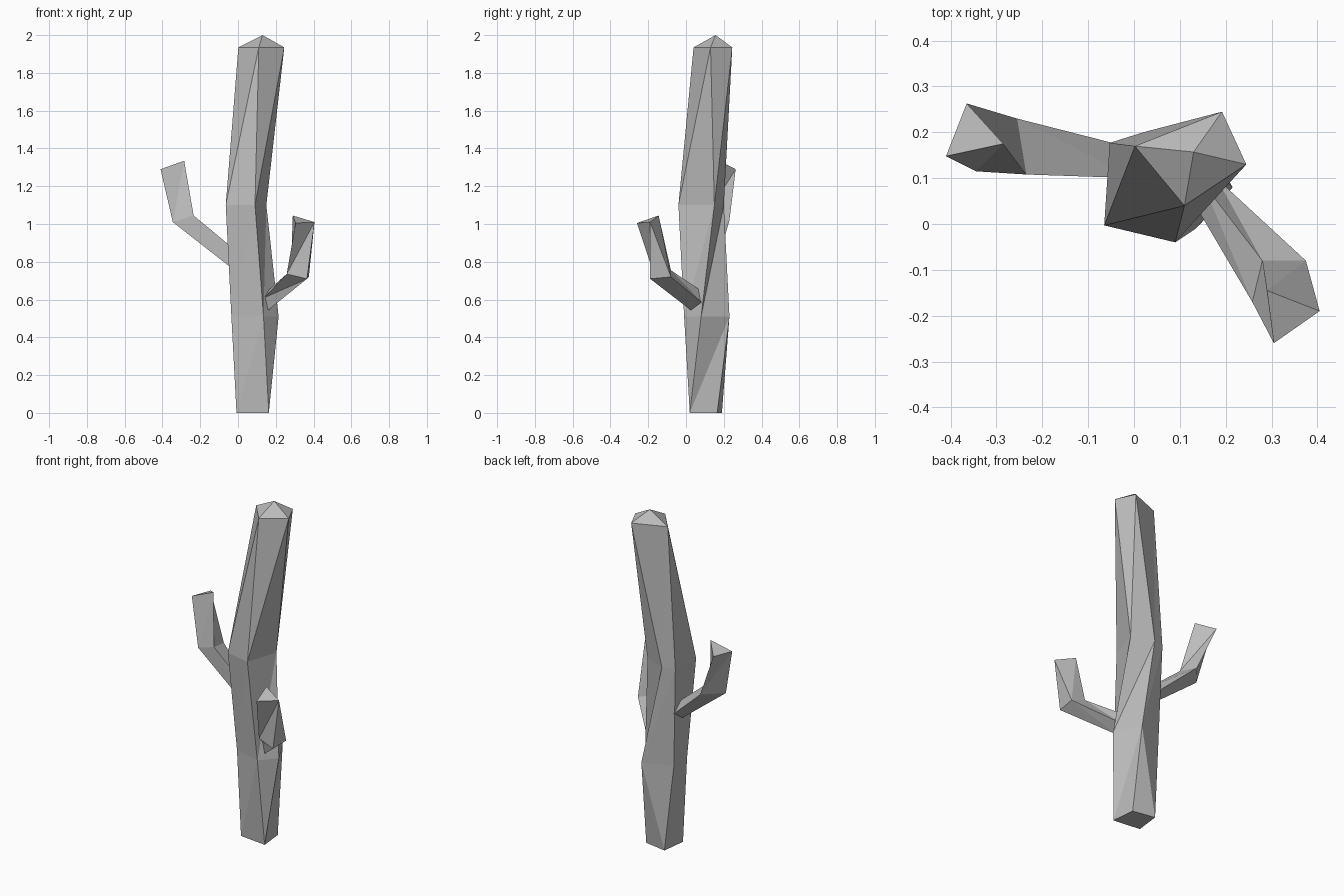
import bpy
import bmesh

cube = bpy.data.objects.get("Cube")
if cube:
    bpy.data.objects.remove(cube, do_unlink=True)

grey = bpy.data.materials.new("dry_grey")
grey.use_nodes = True
colour = (0.5, 0.5, 0.5, 1)
grey.diffuse_color = colour
grey.node_tree.nodes["Principled BSDF"].inputs["Base Color"].default_value = colour


def loft(name, rings, apex=None, flipped=()):
    """Bridge matching rings with triangles; repeated points merge into one."""
    bm = bmesh.new()
    loops = [[bm.verts.new(p) for p in ring] for ring in rings]
    n = len(rings[0])
    for level, (low, high) in enumerate(zip(loops, loops[1:])):
        for i in range(n):
            j = (i + 1) % n
            if (level, i) in flipped:
                tris = (low[i], low[j], high[i]), (low[j], high[j], high[i])
            else:
                tris = (low[i], low[j], high[j]), (low[i], high[j], high[i])
            for tri in tris:
                bm.faces.new(tri)
    bm.faces.new(loops[0][::-1])
    if apex:
        tip = bm.verts.new(apex)
        for i in range(n):
            bm.faces.new((loops[-1][i], loops[-1][(i + 1) % n], tip))
    else:
        bm.faces.new(loops[-1])
    bmesh.ops.remove_doubles(bm, verts=bm.verts[:], dist=0.0005)
    bmesh.ops.recalc_face_normals(bm, faces=bm.faces[:])
    mesh = bpy.data.meshes.new(name)
    bm.to_mesh(mesh)
    bm.free()
    mesh.materials.append(grey)
    obj = bpy.data.objects.new(name, mesh)
    bpy.context.collection.objects.link(obj)
    return obj


def level(z, *points):
    return [(x, y, z) for x, y in points]


# Crooked five-sided trunk with a low pointed cap
loft("trunk", [
    level(0, (-.008, .04), (.163, .02), (.163, .02), (.148, .165), (.01, .19)),
    level(.51, (-.035, .04), (.135, -.01), (.215, .08), (.135, .23), (-.035, .165)),
    level(1.1, (-.065, -.003), (.09, -.04), (.15, .15), (.02, .2), (-.053, .177)),
    level(1.935, (.002, .17), (.11, .04), (.245, .13), (.192, .245), (.002, .17)),
], apex=(.13, .157, 2), flipped={(0, 3)})

# Upper branch: three-sided, bent upward at the elbow
loft("right_branch", [
    [(0, .1, .74), (0, .1, .85), (0, .165, .79)],
    [(-.345, .115, 1.01), (-.235, .108, 1.045), (-.255, .23, 1.02)],
    [(-.41, .148, 1.29), (-.285, .175, 1.335), (-.365, .263, 1.29)],
])

# Lower branch: four-sided at the elbow, narrowing to a three-sided tip
loft("left_branch", [
    [(.155, .03, .54), (.18, .1, .57), (.15, .09, .64), (.14, .03, .61)],
    [(.365, -.19, .71), (.375, -.08, .72), (.28, -.08, .755), (.258, -.17, .735)],
    [(.405, -.19, 1.01), (.405, -.19, 1.01), (.29, -.145, 1.045), (.305, -.26, 1.005)],
])
